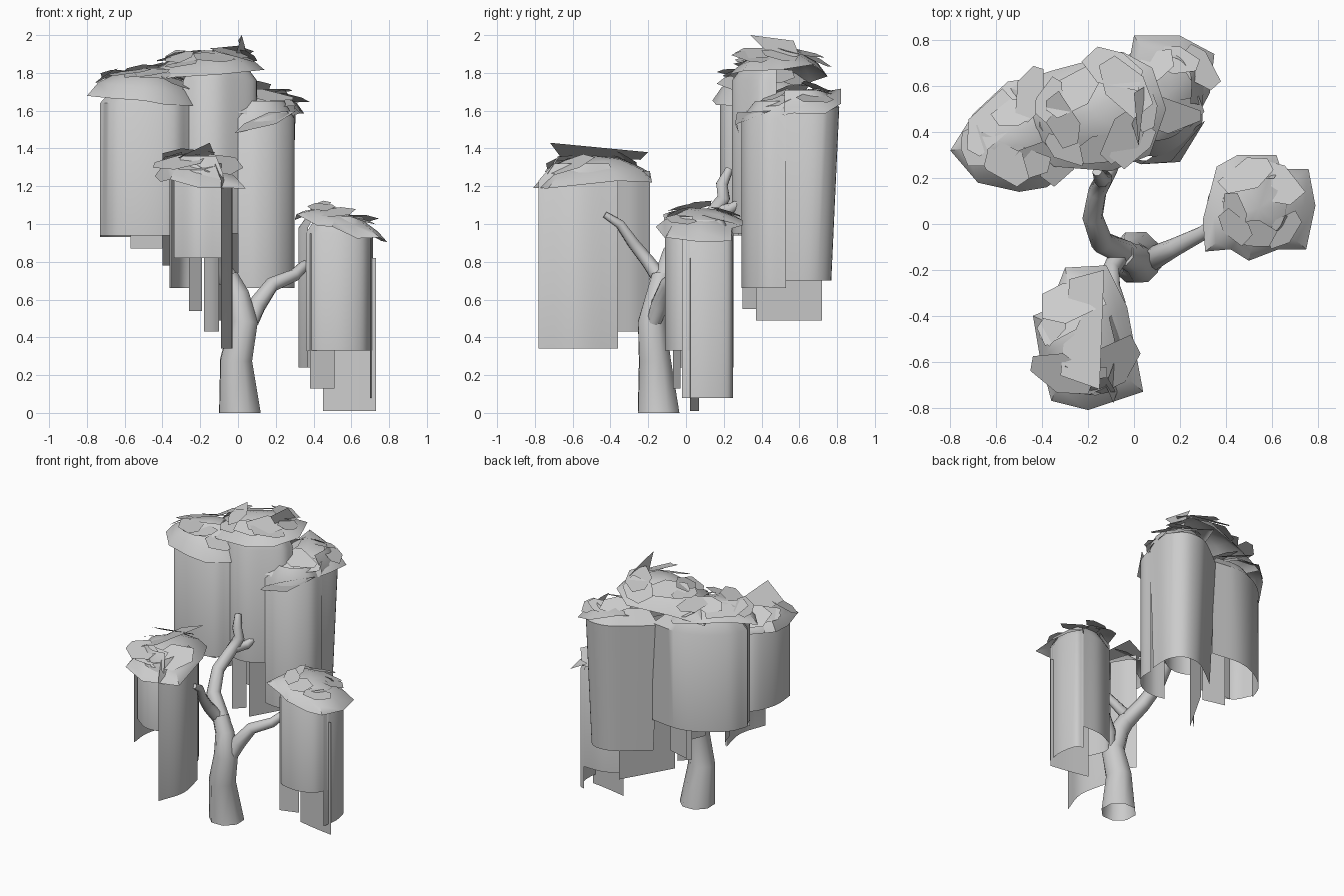
import bpy, bmesh, math, random
from mathutils import Vector

random.seed(7)
cube = bpy.data.objects.get("Cube")
if cube:
    bpy.data.objects.remove(cube)

grey = bpy.data.materials.new("plain_grey")
grey.use_nodes = True
COLOR = (0.6, 0.6, 0.6, 1)
grey.diffuse_color = COLOR
grey.node_tree.nodes["Principled BSDF"].inputs["Base Color"].default_value = COLOR


def finish(name, bm, smooth=40):
    mesh = bpy.data.meshes.new(name)
    bm.to_mesh(mesh)
    bm.free()
    mesh.materials.append(grey)
    ob = bpy.data.objects.new(name, mesh)
    bpy.context.collection.objects.link(ob)
    bpy.ops.object.select_all(action="DESELECT")
    ob.select_set(True)
    bpy.context.view_layer.objects.active = ob
    bpy.ops.object.shade_smooth_by_angle(angle=math.radians(smooth))


def bridge(bm, a, b, closed):
    n = len(a)
    for i in range(n if closed else n - 1):
        j = (i + 1) % n
        bm.faces.new((a[i], a[j], b[j], b[i]))


def tube(name, path, sides=8):
    """Tapered limb through (x, y, z, radius) points, open at its root."""
    bm = bmesh.new()
    pts = [Vector(p[:3]) for p in path]
    last = None
    for i, p in enumerate(pts):
        d = (pts[min(i + 1, len(pts) - 1)] - pts[max(i - 1, 0)]).normalized()
        if i == 0 and p.z < 0.01:
            d = Vector((0, 0, 1))
        u = d.cross(Vector((0.9, 0.4, 0.2))).normalized()
        v = d.cross(u)
        angles = [2 * math.pi * k / sides for k in range(sides)]
        ring = [bm.verts.new(p + (u * math.cos(a) + v * math.sin(a)) * path[i][3]) for a in angles]
        if last:
            bridge(bm, last, ring, True)
        last = ring
    bm.faces.new(last)
    bmesh.ops.recalc_face_normals(bm, faces=bm.faces)
    finish(name, bm, 60)


def spline(pts, steps=5):
    """Smooth plan line through a few points."""
    p = [Vector(q) for q in pts]
    p = [p[0] * 2 - p[1]] + p + [p[-1] * 2 - p[-2]]
    out = []
    for i in range(1, len(p) - 2):
        a, b, c, d = p[i - 1:i + 3]
        for s in range(steps):
            t = s / steps
            out.append(0.5 * (2 * b + (c - a) * t + (2 * a - 5 * b + 4 * c - d) * t * t
                              + (3 * b - a - 3 * c + d) * t ** 3))
    return out + [p[-2]]


def curtain(name, pts, bottom, top, center=None, narrow=0):
    """Hanging leaf sheet; with a center its top edge tucks in and its foot may narrow."""
    bm = bmesh.new()
    line = spline(pts)
    foot = [q.lerp(Vector(center), narrow) for q in line] if narrow else line
    rows = [[bm.verts.new((*q, bottom)) for q in foot], [bm.verts.new((*q, top)) for q in line]]
    if center:
        rows.append([bm.verts.new((*q.lerp(Vector(center), 0.3), top + 0.09)) for q in line])
    for a, b in zip(rows, rows[1:]):
        bridge(bm, a, b, False)
    finish(name, bm)


def leaf(name, corners):
    """Single loose sheet."""
    bm = bmesh.new()
    bm.faces.new([bm.verts.new(c) for c in corners])
    finish(name, bm)


def canopy(name, outline, low, high, tilt=(0, 0), flakes=9):
    """Ragged dome of leaves with loose tilted flakes lying on it."""
    c = sum((Vector(p) for p in outline), Vector((0, 0))) / len(outline)

    def height(q, f):
        d = q - c
        return low + (high - low) * (1 - f ** 2.2) + d.x * tilt[0] + d.y * tilt[1]

    bm = bmesh.new()
    last = None
    for f in (1, 0.8, 0.45):
        ring = []
        for p in outline:
            q = c.lerp(Vector(p), f)
            jag = random.uniform(-0.03, 0.03) if f == 1 else 0
            ring.append(bm.verts.new((q.x, q.y, height(q, f) + jag)))
        if last:
            bridge(bm, last, ring, True)
        last = ring
    tip = bm.verts.new((c.x, c.y, height(c, 0)))
    for i, v in enumerate(last):
        bm.faces.new((v, last[(i + 1) % len(last)], tip))
    finish(name, bm, 45)

    bm = bmesh.new()
    for k in range(flakes):
        f = random.uniform(0.4, 0.72)
        q = c.lerp(Vector(outline[k * 5 % len(outline)]), f)
        out = (q - c).normalized()
        side = Vector((-out.y, out.x))
        size = random.uniform(0.07, 0.12)
        slope = random.uniform(-0.6, -0.2)
        roll = random.uniform(-0.2, 0.2)
        verts = []
        for s in range(6):
            a = s * math.pi / 3 + random.uniform(-0.3, 0.3)
            u, v = math.cos(a) * size * 0.75, math.sin(a) * size * 1.35
            xy = q + out * u + side * v
            verts.append(bm.verts.new((xy.x, xy.y, height(q, f) + 0.008 + u * slope + v * roll)))
        bm.faces.new(verts)
    finish(name + "_flakes", bm, 20)


# Trunk and branches
tube("trunk", [(0.01, -0.145, 0, 0.118), (-0.01, -0.165, 0.28, 0.09),
               (0.03, -0.18, 0.48, 0.08), (0.0, -0.15, 0.62, 0.065), (-0.05, -0.13, 0.72, 0.055)])
tube("left_branch", [(0.07, -0.17, 0.48, 0.04), (0.1, -0.14, 0.57, 0.05), (0.18, -0.1, 0.68, 0.04),
                     (0.3, -0.04, 0.73, 0.033), (0.35, 0, 0.78, 0.028), (0.39, 0.03, 0.8, 0.02)])
tube("back_branch", [(-0.03, -0.13, 0.68, 0.055), (-0.14, -0.08, 0.84, 0.05), (-0.18, 0.03, 0.96, 0.045),
                     (-0.16, 0.14, 1.05, 0.042), (-0.13, 0.2, 1.14, 0.037),
                     (-0.14, 0.19, 1.21, 0.033), (-0.16, 0.23, 1.29, 0.022)])
tube("back_twig", [(-0.14, 0.17, 1.07, 0.035), (-0.1, 0.24, 1.08, 0.03), (-0.07, 0.3, 1.12, 0.022)])
tube("front_branch", [(-0.06, -0.13, 0.7, 0.045), (-0.1, -0.2, 0.8, 0.038), (-0.09, -0.28, 0.9, 0.032),
                      (-0.06, -0.35, 1.0, 0.026), (-0.05, -0.43, 1.05, 0.018)])

# Front cluster
MID = (-0.2, -0.52)
curtain("front_curtain_near", [(-0.34, -0.66), (-0.22, -0.74), (-0.08, -0.73)], 0.82, 1.27, MID)
curtain("front_curtain_left", [(-0.09, -0.78), (-0.03, -0.58), (-0.07, -0.36)], 0.34, 1.23, MID)
curtain("front_curtain_right", [(-0.35, -0.69), (-0.36, -0.52), (-0.3, -0.36), (-0.2, -0.31)], 0.66, 1.24, MID)
curtain("front_curtain_inner", [(-0.26, -0.36), (-0.19, -0.31)], 0.54, 1.25)
curtain("front_curtain_back", [(-0.1, -0.36), (-0.13, -0.27), (-0.18, -0.19)], 0.43, 1.28)
canopy("front_canopy", [(-0.44, -0.4), (-0.37, -0.37), (-0.3, -0.19), (-0.12, -0.18), (-0.03, -0.36),
                        (0.04, -0.73), (-0.2, -0.81), (-0.36, -0.77), (-0.41, -0.58)],
       1.24, 1.36, (-0.1, 0.06), 6)
leaf("front_crest", [(-0.32, -0.66, 1.35), (-0.15, -0.72, 1.43), (-0.13, -0.2, 1.38), (-0.28, -0.24, 1.34)])

# Left cluster
MID = (0.54, 0.08)
curtain("left_curtain_near", [(0.36, -0.03), (0.42, -0.09), (0.55, -0.11), (0.66, -0.07), (0.71, 0.02)],
        0.33, 0.95, MID)
curtain("left_curtain_inside", [(0.37, 0.19), (0.32, 0.1), (0.37, -0.04)], 0.24, 0.98, MID)
curtain("left_curtain_strip", [(0.38, -0.07), (0.51, -0.03)], 0.13, 0.95)
curtain("left_curtain_middle", [(0.45, 0.07), (0.6, 0.04), (0.73, 0.02)], 0.01, 0.82)
curtain("left_curtain_outer", [(0.7, -0.02), (0.715, 0.1), (0.69, 0.22), (0.64, 0.25)], 0.08, 0.93, MID)
curtain("left_curtain_back", [(0.64, 0.25), (0.5, 0.245), (0.37, 0.19)], 0.24, 0.95, MID)
canopy("left_canopy", [(0.31, -0.12), (0.3, 0.02), (0.36, 0.25), (0.45, 0.3), (0.62, 0.3), (0.64, 0.24),
                       (0.76, 0.24), (0.79, 0.08), (0.75, -0.11), (0.63, -0.11), (0.5, -0.16), (0.42, -0.11)],
       0.98, 1.07, (-0.28, 0.02), 6)

# Large back cluster: right lobe
MID = (-0.47, 0.38)
curtain("right_lobe_front", [(-0.73, 0.34), (-0.66, 0.22), (-0.5, 0.18), (-0.34, 0.2), (-0.26, 0.28)],
        0.94, 1.64, MID)
curtain("right_lobe_back", [(-0.73, 0.34), (-0.68, 0.46), (-0.55, 0.57), (-0.38, 0.63), (-0.16, 0.61)],
        0.93, 1.63, MID)
canopy("right_lobe_canopy", [(-0.8, 0.32), (-0.7, 0.48), (-0.55, 0.62), (-0.35, 0.65), (-0.2, 0.5),
                             (-0.24, 0.26), (-0.38, 0.16), (-0.5, 0.14), (-0.68, 0.18)],
       1.68, 1.82, (-0.08, 0.08), 9)

# Large back cluster: middle lobe
MID = (-0.12, 0.48)
curtain("middle_lobe_front", [(-0.29, 0.3), (-0.2, 0.25), (-0.1, 0.25), (0, 0.31), (0.09, 0.39), (0.1, 0.48)],
        0.95, 1.76, MID)
canopy("middle_lobe_canopy", [(-0.57, 0.6), (-0.35, 0.67), (-0.05, 0.75), (0.08, 0.68), (0.14, 0.5),
                              (0.07, 0.3), (-0.1, 0.23), (-0.35, 0.25), (-0.5, 0.4)],
       1.78, 1.92, (0.14, 0.02), 11)
leaf("top_leaf", [(0.02, 0.34, 2.0), (-0.02, 0.47, 1.87), (0.05, 0.6, 1.89), (0, 0.57, 1.97)])

# Short strips hanging inside the large cluster
STRIPS = [((-0.57, 0.3), (-0.4, 0.32), 0.87), ((-0.4, 0.35), (-0.36, 0.45), 0.78),
          ((-0.36, 0.5), (-0.2, 0.46), 0.66), ((-0.26, 0.3), (-0.19, 0.37), 0.55),
          ((-0.17, 0.37), (0.03, 0.72), 0.49)]
for i, (a, b, z) in enumerate(STRIPS):
    curtain("inner_strip_%d" % i, [a, b], z, 1.62)

# Back left lobe
MID = (0.12, 0.53)
curtain("back_lobe_front", [(0, 0.31), (0.1, 0.295), (0.21, 0.33), (0.29, 0.42), (0.3, 0.53)], 0.66, 1.56, MID)
curtain("back_lobe_sheet", [(0.3, 0.52), (0.3, 0.7), (0.22, 0.8), (0.08, 0.8), (-0.06, 0.71), (-0.2, 0.6)],
        0.7, 1.62, MID, 0.15)
canopy("back_lobe_canopy", [(0, 0.82), (0.2, 0.82), (0.35, 0.74), (0.33, 0.57), (0.25, 0.42), (0.15, 0.33),
                            (0, 0.31), (-0.05, 0.55)], 1.62, 1.7, (-0.2, 0.16), 6)
leaf("back_lobe_flap", [(-0.02, 0.28, 1.48), (0.03, 0.26, 1.53), (0.16, 0.27, 1.59), (0.31, 0.45, 1.6),
                        (0.2, 0.27, 1.53)])
